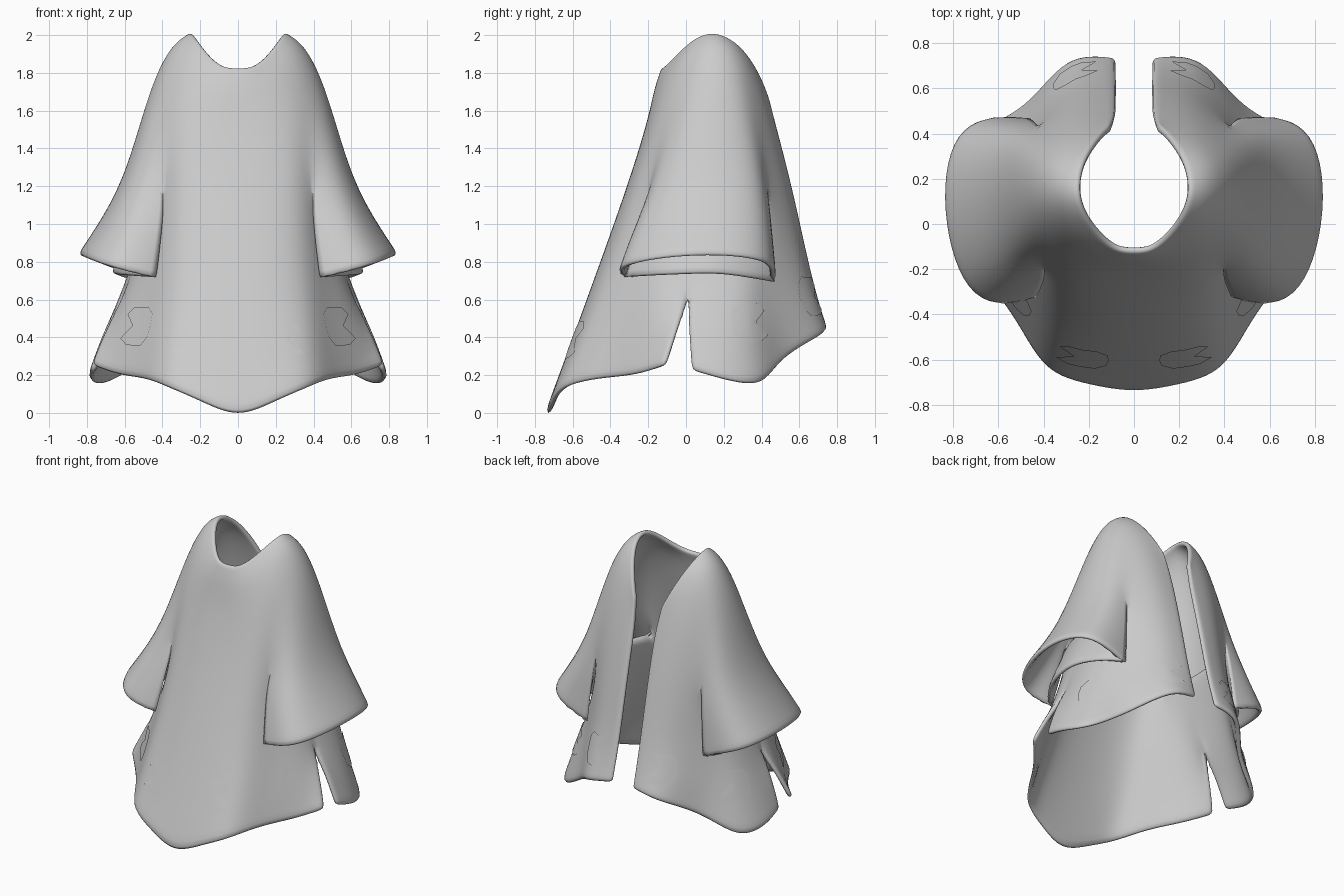
import bpy
import bmesh
from math import sin, cos, tau
from mathutils import Vector

if "Cube" in bpy.data.objects:
    bpy.data.objects.remove(bpy.data.objects["Cube"], do_unlink=True)

cloth = bpy.data.materials.new("grey cloth")
cloth.use_nodes = True
grey = (0.6, 0.6, 0.6, 1)
cloth.diffuse_color = grey
cloth.node_tree.nodes["Principled BSDF"].inputs["Base Color"].default_value = grey


def make_object(name, bm):
    mesh = bpy.data.meshes.new(name)
    bm.to_mesh(mesh)
    bm.free()
    mesh.materials.append(cloth)
    obj = bpy.data.objects.new(name, mesh)
    bpy.context.scene.collection.objects.link(obj)
    for polygon in mesh.polygons:
        polygon.use_smooth = True
    return obj


def loft(bm, cache, rows):
    """Join rows of points into quads, sharing any point already used."""
    def vert(point):
        if point not in cache:
            cache[point] = bm.verts.new(point)
        return cache[point]

    for upper, lower in zip(rows, rows[1:]):
        for j in range(len(upper) - 1):
            corners = (upper[j], lower[j], lower[j + 1], upper[j + 1])
            bm.faces.new([vert(corner) for corner in corners])


# Yoke rings, running from the front centre round the shoulder to the back slit
neck = [(0, -.13, 1.83), (.08, -.125, 1.83), (.15, -.06, 1.89), (.21, .02, 1.97),
        (.24, .09, 2.01), (.25, .16, 2.02), (.235, .25, 1.98), (.2, .33, 1.9),
        (.15, .4, 1.78), (.11, .44, 1.67)]
collar = [(0, -.17, 1.72), (.1, -.165, 1.72), (.21, -.12, 1.79), (.29, -.02, 1.9),
          (.33, .07, 1.96), (.35, .16, 1.97), (.34, .26, 1.94), (.29, .35, 1.84),
          (.2, .43, 1.68), (.085, .48, 1.51)]
chest = [(0, -.2, 1.55), (.13, -.2, 1.55), (.27, -.17, 1.57), (.37, -.1, 1.65),
         (.43, .02, 1.74), (.47, .14, 1.76), (.45, .28, 1.73), (.38, .38, 1.62),
         (.24, .48, 1.5), (.08, .52, 1.36)]
armpit = [(0, -.32, 1.18), (.17, -.31, 1.18), (.31, -.28, 1.18), (.38, -.2, 1.19),
          (.55, -.14, 1.26), (.6, .13, 1.3), (.56, .4, 1.25), (.42, .44, 1.19),
          (.25, .56, 1.17), (.08, .58, 1.12)]
underarm = [(.4, -.07, 1.2), (.42, .06, 1.22), (.43, .18, 1.22), (.43, .32, 1.2)]

# Front skirt panel, from the centre to the side split
split_top = (.61, .01, .61)
front_waist = [(0, -.475, .75), (.2, -.465, .75), (.36, -.4, .75), (.45, -.26, .75),
               (.55, -.13, .73), split_top]
front_thigh = [(0, -.61, .38), (.22, -.59, .4), (.39, -.54, .42), (.49, -.36, .43),
               (.63, -.2, .44), (.71, -.055, .44)]
front_hem = [(0, -.76, -.035), (.2, -.72, .07), (.4, -.67, .15), (.51, -.45, .19),
             (.64, -.27, .2), (.78, -.12, .26)]

# Rear skirt panel, from the side split to the back slit
rear_waist = [split_top, (.58, .18, .73), (.56, .32, .74), (.47, .43, .75),
              (.28, .63, .8), (.08, .65, .8)]
rear_thigh = [(.71, .015, .44), (.72, .2, .42), (.66, .36, .42), (.49, .46, .5),
              (.31, .69, .6), (.08, .7, .6)]
rear_hem = [(.78, .03, .23), (.81, .2, .18), (.73, .43, .13), (.47, .5, .3),
            (.31, .77, .43), (.08, .74, .46)]

# Sleeve outside (front to back) and the side lying against the body
sleeve_mid = [(.395, -.27, .95), (.63, -.3, 1.02), (.74, .1, 1.05), (.68, .46, 1.02),
              (.44, .46, .93)]
sleeve_hem = [(.42, -.33, .715), (.74, -.41, .79), (.88, .06, .86), (.81, .5, .82),
              (.45, .47, .69)]
inner_mid = [(.51, -.1, .96), (.54, .06, .97), (.54, .2, .97), (.5, .36, .95)]
inner_hem = [(.6, -.15, .72), (.65, .06, .73), (.64, .2, .73), (.57, .38, .7)]


def inner_row(outer, inner):
    return [outer[-1]] + inner[::-1] + [outer[0]]


bm, cache = bmesh.new(), {}
edge_crease = bm.edges.layers.float.new("crease_edge")
vert_crease = bm.verts.layers.float.new("crease_vert")
loft(bm, cache, [neck, collar, chest, armpit])
loft(bm, cache, [armpit[:4] + underarm[:2], front_waist, front_thigh, front_hem])
loft(bm, cache, [underarm[1:] + armpit[7:], rear_waist, rear_thigh, rear_hem])
loft(bm, cache, [armpit[3:8], sleeve_mid, sleeve_hem])
loft(bm, cache, [inner_row(armpit[3:8], underarm),
                 inner_row(sleeve_mid, inner_mid),
                 inner_row(sleeve_hem, inner_hem)])

# Firm folds down the sleeve seams and a sharp top to the side split
for end in (0, -1):
    seam = [cache[row[end]] for row in (armpit[3:8], sleeve_mid, sleeve_hem)]
    for a, b in zip(seam, seam[1:]):
        bm.edges.get((a, b))[edge_crease] = 0.8
    seam[-1][vert_crease] = 0.8
cache[split_top][vert_crease] = 1
robe = make_object("robe", bm)

mirror = robe.modifiers.new("mirror", "MIRROR")
mirror.use_clip = True
smooth = robe.modifiers.new("smooth", "SUBSURF")
smooth.levels = smooth.render_levels = 2
smooth.boundary_smooth = "PRESERVE_CORNERS"
thickness = robe.modifiers.new("cloth thickness", "SOLIDIFY")
thickness.thickness = 0.032
thickness.offset = -1
rounding = robe.modifiers.new("rounded rims", "SUBSURF")
rounding.levels = rounding.render_levels = 1

# Leaf appliques near the hem, laid onto the cloth
bpy.context.view_layer.update()
surface = robe.evaluated_get(bpy.context.evaluated_depsgraph_get())
leaf_radii = [.04, .13, .12, .1, .12, .13, .12, .13, .13, .11, .12, .14]


def add_leaf(name, start, side):
    """Wrap a notched leaf on the cloth, facing the given start point."""
    origin = Vector((start[0] * side, start[1], start[2]))
    aim = Vector((0, 0.05, start[2])) - origin
    hit, centre, normal, _ = surface.ray_cast(origin, aim.normalized())
    if not hit:
        return
    across = Vector((0, 0, 1)).cross(normal).normalized()
    upward = normal.cross(across)
    bm = bmesh.new()
    rings = []
    for scale in (0.1, 0.4, 0.7, 1):
        ring = []
        for k, radius in enumerate(leaf_radii):
            angle = tau * k / len(leaf_radii)
            offset = across * cos(angle) * side + upward * sin(angle)
            guess = centre + offset * radius * scale + normal * 0.02
            _, spot, facing, _ = surface.closest_point_on_mesh(guess)
            ring.append(bm.verts.new(spot + facing * 0.006))
        rings.append(ring)
    bm.faces.new(rings[0])
    for inner, outer in zip(rings, rings[1:]):
        for k in range(len(inner)):
            bm.faces.new((inner[k - 1], outer[k - 1], outer[k], inner[k]))
    if side < 0:
        bmesh.ops.reverse_faces(bm, faces=bm.faces)
    make_object(name, bm)


leaf_places = {"front_leaf": (.45, -1.2, .39), "front_side_leaf": (1.2, -.75, .46),
               "rear_side_leaf": (1.2, .6, .48), "rear_leaf": (.5, 1.2, .62)}
for label, place in leaf_places.items():
    add_leaf("left_" + label, place, 1)
    add_leaf("right_" + label, place, -1)
